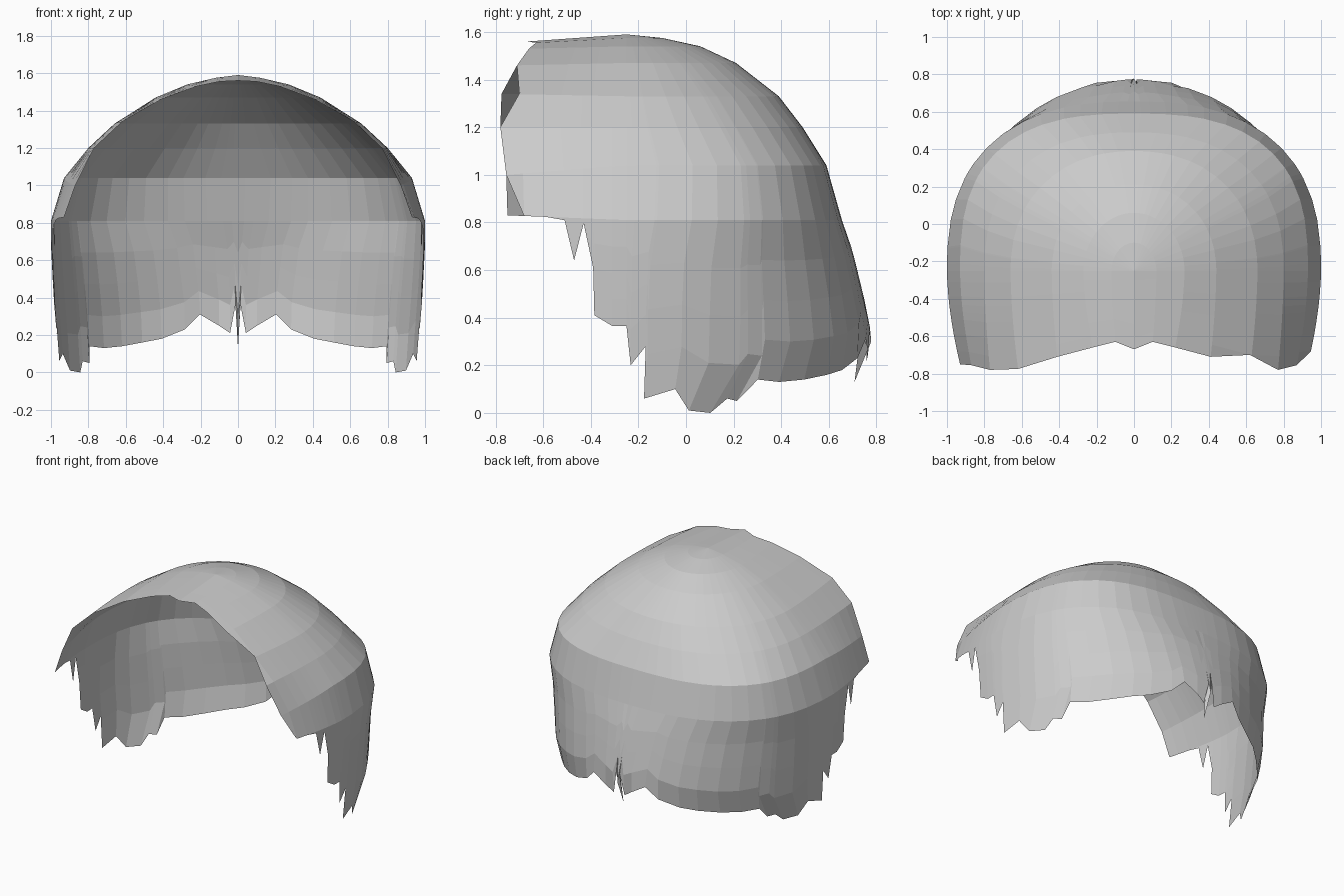
import bpy, bmesh, math

if "Cube" in bpy.data.objects:
    bpy.data.objects.remove(bpy.data.objects["Cube"])

# Horizontal levels of the hair shell:
# z, half width, back y, roundness, then front edge x, y, z
LEVELS = [
    (1.59, 0.00, -0.25, 2.0, 0.00, -0.67, 1.56),
    (1.575, 0.12, -0.10, 2.0, 0.10, -0.63, 1.555),
    (1.54, 0.27, 0.06, 2.0, 0.22, -0.66, 1.53),
    (1.47, 0.44, 0.21, 2.1, 0.41, -0.71, 1.46),
    (1.33, 0.66, 0.39, 2.2, 0.62, -0.775, 1.34),
    (1.20, 0.80, 0.49, 2.4, 0.77, -0.78, 1.20),
    (1.04, 0.93, 0.59, 2.7, 0.87, -0.755, 1.00),
    (0.81, 1.00, 0.655, 2.5, 0.93, -0.75, 0.83),
    (0.68, 1.00, 0.70, 2.2, 0.93, -0.75, 0.68),
    (0.39, 0.985, 0.77, 2.0, 0.92, -0.75, 0.39),
    (0.28, 0.975, 0.78, 2.0, 0.91, -0.75, 0.28),
    (0.15, 0.965, 0.74, 2.0, 0.90, -0.75, 0.15),
    (0.00, 0.955, 0.50, 2.0, 0.89, -0.75, 0.00),
]
CROWN = 8   # levels shared by every column
LOWER = 4   # rows stretched down to the ragged rim

# Ragged rim: angle from the back centre, rim height
BACK_RIM = [(0, .13), (.8, .36), (2.5, .21), (6, .25), (12, .31), (17, .23),
            (25, .18), (32, .16), (40, .14), (48, .13), (55.5, .14), (56, .05),
            (60, .06), (62, 0), (70, .01), (77, .10), (85, .06), (85.5, .28), (89, .2), (90, .365)]
# Fraction from the side to the front edge, rim height
FRONT_RIM = [(.12, .365), (.27, .41), (.28, .61), (.36, .79), (.44, .64),
             (.52, .80), (.68, .81), (.86, .81), (1, .81)]


def level_at(z):
    for a, b in zip(LEVELS, LEVELS[1:]):
        if z >= b[0]:
            k = (a[0] - z) / (a[0] - b[0])
            return [p + (q - p) * k for p, q in zip(a, b)]
    return LEVELS[-1]


def surface(level, angle, front):
    z, w, back, n, fx, fy, fz = level
    if front == 0:
        a = math.radians(angle)
        c = max(math.cos(a), 0) if angle < 90 else 0
        return (w * math.sin(a) ** (2 / n), -.25 + (back + .25) * c ** (2 / n), z)
    return (w + (fx - w) * front ** 1.7, -.25 + (fy + .25) * front, z + (fz - z) * front)


bm = bmesh.new()
columns = [(a, 0, z) for a, z in BACK_RIM] + [(90, f, z) for f, z in FRONT_RIM]
for side in (1, -1):
    grid = []
    for angle, front, rim in columns:
        levels = list(LEVELS[:CROWN])
        levels += [level_at(.81 + (rim - .81) * k / LOWER) for k in range(1, LOWER + 1)]
        col = []
        for i, lv in enumerate(levels):
            x, y, z = surface(lv, angle, front)
            # notches in the front edge of the right side
            if side == 1 and front == 1 and i in (4, 7, 8, 9, 10, 11):
                y += .075
            col.append(bm.verts.new((x * side, y, z)))
        grid.append(col)
    for a, b in zip(grid, grid[1:]):
        for i in range(len(a) - 1):
            quad = [a[i], a[i + 1], b[i + 1], b[i]]
            bm.faces.new(quad if side == 1 else quad[::-1])

# Weld the crown, the centre line and collapsed rim rows
bmesh.ops.remove_doubles(bm, verts=bm.verts, dist=.0015)
bmesh.ops.dissolve_degenerate(bm, edges=bm.edges, dist=.0005)
bmesh.ops.recalc_face_normals(bm, faces=bm.faces)
top = max(bm.faces, key=lambda f: f.calc_center_median().z)
if top.normal.z < 0:
    bmesh.ops.reverse_faces(bm, faces=bm.faces)

mesh = bpy.data.meshes.new("hair_shell")
bm.to_mesh(mesh)
bm.free()
hair = bpy.data.objects.new("hair_shell", mesh)
bpy.context.collection.objects.link(hair)
